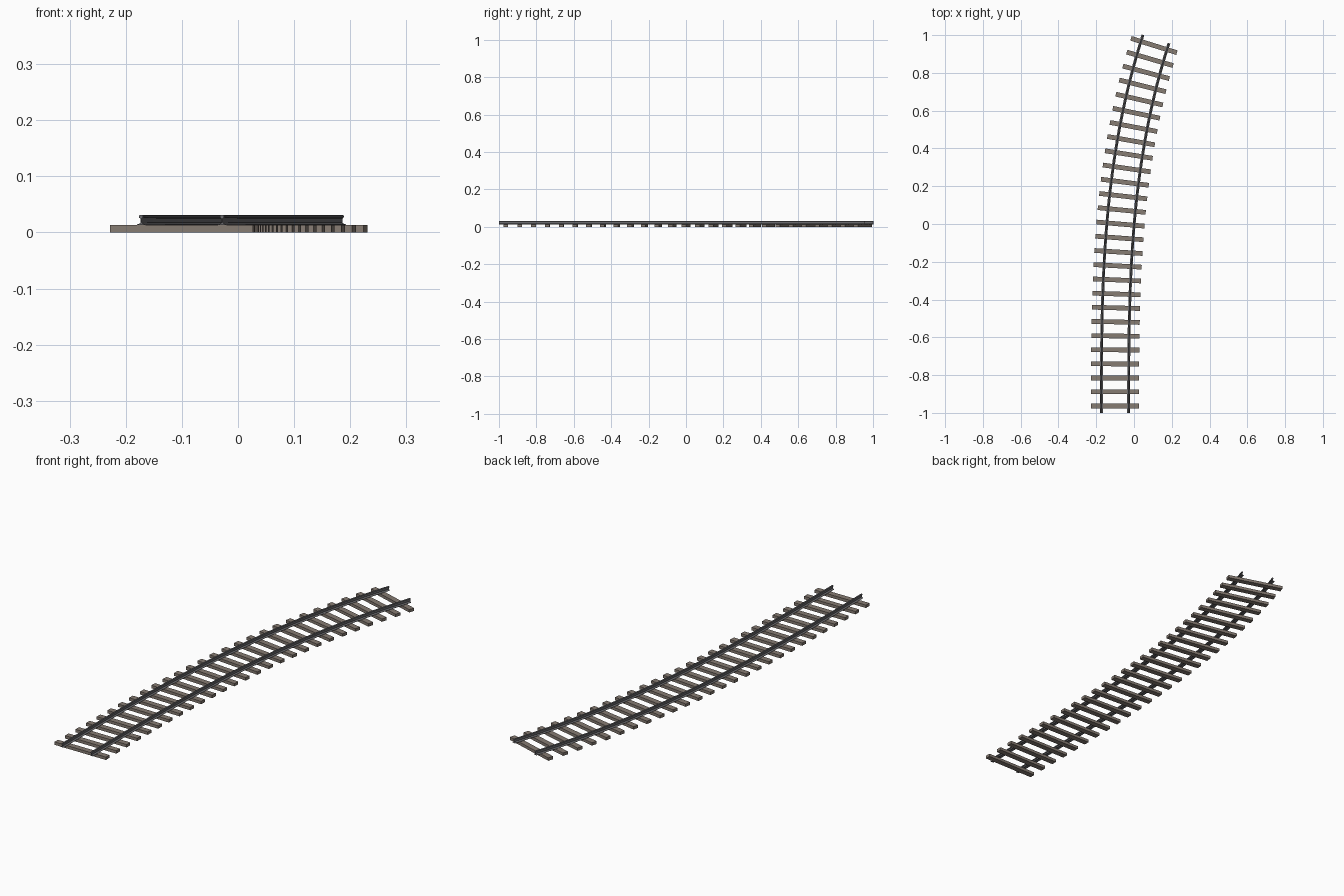
import bpy, bmesh, math
from mathutils import Vector, Matrix

if "Cube" in bpy.data.objects:
    bpy.data.objects.remove(bpy.data.objects["Cube"])

X0, RISE, SPAN, P = -0.1005, 0.206, 1.945, 2.95   # easing curve of the centreline


def centre(y):
    u = max(0.0, (y + 1) / SPAN)
    x = X0 + RISE * u ** P
    slope = RISE * P / SPAN * u ** (P - 1)
    return Vector((x, y, 0)), math.atan(slope)    # position, heading to the right


def material(name, rgb):
    m = bpy.data.materials.new(name)
    m.diffuse_color = (*rgb, 1)
    m.use_nodes = True
    m.node_tree.nodes["Principled BSDF"].inputs["Base Color"].default_value = m.diffuse_color
    return m


def finish(bm, name, mat):
    bmesh.ops.recalc_face_normals(bm, faces=bm.faces)
    me = bpy.data.meshes.new(name)
    bm.to_mesh(me)
    bm.free()
    me.materials.append(mat)
    ob = bpy.data.objects.new(name, me)
    bpy.context.collection.objects.link(ob)
    return ob


wood = material("weathered_wood", (0.24, 0.20, 0.17))
steel = material("rail_steel", (0.15, 0.15, 0.16))

# Sleepers, evenly spaced along the curve
N, FIRST, LAST = 27, -0.963, 0.945
ys = [FIRST + (LAST - FIRST) * i / 2000 for i in range(2001)]
dist = [0.0]
for a, b in zip(ys, ys[1:]):
    dist.append(dist[-1] + (centre(b)[0] - centre(a)[0]).length)
bm = bmesh.new()
for i in range(N):
    target = dist[-1] * i / (N - 1)
    k = min(range(len(dist)), key=lambda j: abs(dist[j] - target))
    p, ang = centre(ys[k])
    M = (Matrix.Translation((p.x, p.y, 0.0065)) @ Matrix.Rotation(-ang, 4, 'Z')
         @ Matrix.Diagonal((0.255, 0.025, 0.013, 1)))
    bmesh.ops.create_cube(bm, size=1, matrix=M)
finish(bm, "sleepers", wood)

# Rails: flat-bottomed profile swept along the offset curve
half = [(0.0076, 0.013), (0.0076, 0.0142), (0.0024, 0.0160), (0.0010, 0.0178),
        (0.0010, 0.0248), (0.0036, 0.0262), (0.0037, 0.0296), (0.0028, 0.0306)]
profile = half + [(-x, z) for x, z in reversed(half)]
SEG, END = 52, 0.979
for name, off in (("left_rail", -0.0722), ("right_rail", 0.0722)):
    bm = bmesh.new()
    rings = []
    for i in range(SEG + 1):
        p, ang = centre(-1 + (END + 1) * i / SEG)
        side = Vector((math.cos(ang), -math.sin(ang), 0))
        rings.append([bm.verts.new(p + side * (off + x) + Vector((0, 0, z)))
                      for x, z in profile])
    n = len(profile)
    for a, b in zip(rings, rings[1:]):
        for j in range(n):
            bm.faces.new((a[j], a[(j + 1) % n], b[(j + 1) % n], b[j]))
    bm.faces.new(rings[0])
    bm.faces.new(rings[-1])
    ob = finish(bm, name, steel)
    bpy.ops.object.select_all(action='DESELECT')
    ob.select_set(True)
    bpy.context.view_layer.objects.active = ob
    bpy.ops.object.shade_smooth_by_angle(angle=math.radians(25))
